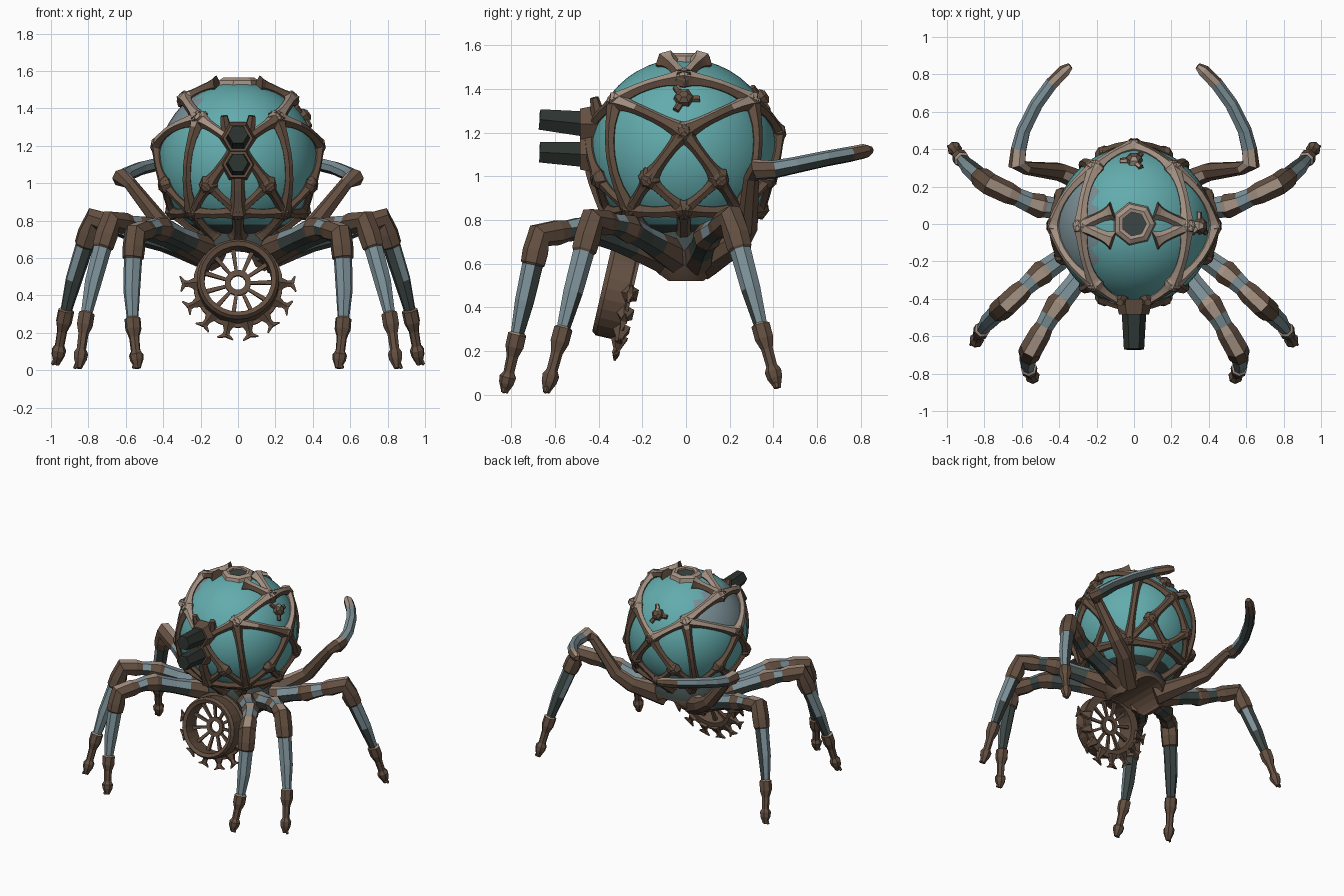
import bpy, bmesh, math
from mathutils import Vector, Matrix

if "Cube" in bpy.data.objects:
    bpy.data.objects.remove(bpy.data.objects["Cube"])

COLORS = {
    "teal_glass": (0.125, 0.41, 0.42),
    "rust_brown": (0.125, 0.078, 0.052),
    "worn_tan": (0.38, 0.29, 0.23),
    "steel": (0.20, 0.28, 0.31),
    "dark_steel": (0.045, 0.062, 0.058),
    "gunmetal": (0.026, 0.034, 0.029),
}
MATS = []
for name, c in COLORS.items():
    m = bpy.data.materials.new(name)
    m.diffuse_color = (*c, 1)
    m.use_nodes = True
    m.node_tree.nodes["Principled BSDF"].inputs["Base Color"].default_value = m.diffuse_color
    MATS.append(m)
TEAL, BROWN, TAN, STEEL, DARK, GUN = range(6)


def finish(name, bm, rule=None, smooth=None):
    bmesh.ops.recalc_face_normals(bm, faces=bm.faces)
    bm.normal_update()
    if rule:
        for f in bm.faces:
            f.material_index = rule(f)
    me = bpy.data.meshes.new(name)
    bm.to_mesh(me)
    bm.free()
    for m in MATS:
        me.materials.append(m)
    ob = bpy.data.objects.new(name, me)
    bpy.context.collection.objects.link(ob)
    if smooth:
        bpy.ops.object.select_all(action='DESELECT')
        ob.select_set(True)
        bpy.context.view_layer.objects.active = ob
        bpy.ops.object.shade_smooth_by_angle(angle=math.radians(smooth))
    return ob


def tube(bm, pts, radii, mats=BROWN, sides=6, up=(0, 0, 1)):
    """Closed tube along pts; mats is one index or one per segment."""
    pts = [Vector(p) for p in pts]
    u, rings = Vector(up), []
    for i, p in enumerate(pts):
        t = (pts[min(i + 1, len(pts) - 1)] - pts[max(i - 1, 0)]).normalized()
        u = (u - t * u.dot(t)).normalized()
        v = t.cross(u)
        ang = [2 * math.pi * (k + 0.5) / sides for k in range(sides)]
        rings.append([bm.verts.new(p + radii[i] * (u * math.cos(a) + v * math.sin(a))) for a in ang])
    for i in range(len(rings) - 1):
        for k in range(sides):
            j = (k + 1) % sides
            f = bm.faces.new((rings[i][k], rings[i][j], rings[i + 1][j], rings[i + 1][k]))
            f.material_index = mats if isinstance(mats, int) else mats[i]
    for r, i in ((rings[0], 0), (rings[-1], -1)):
        f = bm.faces.new(r)
        f.material_index = mats if isinstance(mats, int) else mats[i]


def lathe(bm, prof, seg, mat=BROWN, closed=False):
    """Revolve (radius, height) points around z."""
    rings = [[bm.verts.new((r * math.cos(2 * math.pi * k / seg), r * math.sin(2 * math.pi * k / seg), h))
              for k in range(seg)] for r, h in prof]
    n = len(rings)
    for i in range(n if closed else n - 1):
        a, b = rings[i], rings[(i + 1) % n]
        for k in range(seg):
            j = (k + 1) % seg
            bm.faces.new((a[k], a[j], b[j], b[k])).material_index = mat
    if not closed:
        bm.faces.new(rings[0]).material_index = mat
        bm.faces.new(rings[-1]).material_index = mat


def worn(f):
    """Upper brown faces wear to tan, lower steel faces go dark."""
    n, m = f.normal, f.material_index
    if m == BROWN and n.z > 0.72:
        return TAN
    if m == STEEL and (n.z < -0.12 or n.y > 0.85):
        return DARK
    return m


# Glass globe with one steel pane on the left and a dark base
C, R = Vector((0, -0.01, 1.115)), 0.432
bm = bmesh.new()
bmesh.ops.create_uvsphere(bm, u_segments=40, v_segments=24, radius=R - 0.008, matrix=Matrix.Translation(C))


def pane(f):
    p = f.calc_center_median()
    d = (p - C).normalized()
    if p.z < 0.77:
        return DARK
    return STEEL if d.x < -0.5 and d.z > 0.25 + 0.5 * abs(d.y) and abs(d.y) < 0.6 else TEAL


finish("glass_globe", bm, pane, 60)


# Cage of struts over the globe
def on_globe(az, z, r=R):
    a, s = math.radians(az), (z - C.z) / R
    c = math.sqrt(max(0, 1 - s * s))
    return C + r * Vector((c * math.cos(a), c * math.sin(a), s))


def strut(a, b, w=0.026):
    pts, rad = [], []
    for i in range(9):
        t = i / 8
        d = (a - C).lerp(b - C, t).normalized()
        pts.append(C + d * (R - 0.002))
        rad.append(w + 0.026 * abs(2 * t - 1) ** 3)
    tube(bm, pts, rad, BROWN, 6, (a - C))


U = [on_globe(a, 1.34) for a in (56, 124, 236, 304)]
M = [on_globe(a, 1.20) for a in (0, 90, 180, 270)]
S = [on_globe(a, 1.445) for a in (0, 180)]
L = [on_globe(22.5 + 45 * k, 0.99) for k in range(8)]
B = [on_globe(45 * k, 0.85) for k in range(8)]
bm = bmesh.new()
for k in range(4):
    side = (0, 1, 1, 0)[k]
    strut(on_globe((35, 145, 215, 325)[k], 1.525), S[side], 0.03)
    strut(S[side], U[k], 0.028)
    strut(U[k], M[(1, 1, 3, 3)[k]])
    strut(U[k], M[(0, 2, 2, 0)[k]])
    strut(U[k], B[2 * k + 1], 0.024)
    strut(M[k], L[2 * k])
    strut(M[k], L[2 * k - 1])
for k in range(8):
    strut(L[k], B[k], 0.024)
    strut(L[k], B[(k + 1) % 8], 0.024)
    strut(B[k], B[(k + 1) % 8], 0.028)
    strut(B[k], on_globe(45 * k, 0.72), 0.03)
strut(M[3], B[6], 0.035)
for p in U + M + S + L + B:      # knobs at the joints
    d = (p - C).normalized()
    tube(bm, [p, C + d * (R + 0.026), C + d * (R + 0.04)], [0.055, 0.044, 0.026], BROWN, 6, (0.1, 0.2, 1))


def cage_wear(f):
    z = f.calc_center_median().z
    return TAN if z > 1.22 and f.normal.z > 0.45 - (0.2 if f.normal.x < 0 else 0) else BROWN


finish("cage", bm, cage_wear)

# Top port: ring with a dark lens
bm = bmesh.new()
lathe(bm, [(0.065, 1.52), (0.125, 1.50), (0.11, 1.55), (0.085, 1.565), (0.065, 1.56)], 7, TAN, True)
lathe(bm, [(0.07, 1.50), (0.07, 1.545)], 7, DARK)
finish("top_port", bm)

# Small valves on the back and right panes
for name, az, z in (("back_valve", 90, 1.36), ("right_valve", 0, 1.36)):
    bm = bmesh.new()
    p = on_globe(az, z)
    d = (p - C).normalized()
    side = Vector((-d.y, d.x, 0)).normalized()
    tube(bm, [p - d * 0.03, p + d * 0.015, p + d * 0.03], [0.05, 0.042, 0.02], BROWN)
    for a in range(3):
        q = Matrix.Rotation(a * 2.094, 3, d) @ side * 0.075
        tube(bm, [p - d * 0.01, p + q - d * 0.01], [0.02, 0.016])
    finish(name, bm, worn)

# Twin guns and their mounts
bm = bmesh.new()
for z0, z1 in ((1.24, 1.26), (1.10, 1.11)):
    tube(bm, [(0, -0.40, z0), (0, -0.485, z0)], [0.10, 0.08], BROWN)
    tube(bm, [(0, -0.42, z0), (0, -0.47, z0), (0, -0.67, z1), (0, -0.67, z1), (0, -0.62, z1)],
         [0.068, 0.066, 0.054, 0.035, 0.03], GUN)
for s in (-1, 1):
    tube(bm, [(s * 0.06, -0.40, 1.27), (s * 0.075, -0.42, 1.36)], [0.035, 0.02])
finish("twin_guns", bm)

# Saddle body, tunnelled behind the wheel
bm = bmesh.new()
lathe(bm, [(0.19, 0.52), (0.25, 0.60), (0.27, 0.66), (0.24, 0.72), (0.17, 0.80)], 16)
bmesh.ops.scale(bm, vec=(1, 0.8, 1), verts=bm.verts)
body = finish("saddle_body", bm, lambda f: DARK if f.normal.z > 0.3 and f.calc_center_median().z < 0.76 else BROWN, 40)
bm = bmesh.new()
tube(bm, [(0, -0.6, 0.48), (0, 0.6, 0.48)], [0.165, 0.165], BROWN, 24)
cutter = finish("tunnel_cutter", bm)
cutter.hide_render = True
cutter.hide_viewport = True
mod = body.modifiers.new("tunnel", 'BOOLEAN')
mod.object, mod.operation, mod.solver = cutter, 'DIFFERENCE', 'EXACT'

# Spoked wheel with hooked teeth, leaning forward at the bottom
bm = bmesh.new()
lathe(bm, [(0.18, -0.06), (0.205, -0.07), (0.22, -0.05), (0.22, 0.05), (0.24, 0.055),
           (0.24, 0.07), (0.18, 0.07)], 28, BROWN, True)
lathe(bm, [(0.04, 0.03), (0.07, 0.03), (0.07, 0.055), (0.04, 0.055)], 14, BROWN, True)
for k in range(11):
    a = 2 * math.pi * k / 11
    e = Vector((math.cos(a), math.sin(a), 0))
    tube(bm, [e * 0.05 + Vector((0, 0, 0.042)), e * 0.19 + Vector((0, 0, 0.03))], [0.011, 0.017], BROWN, 4)
for k in range(8):
    a = math.radians(180 + 180 / 7 * k)
    e, s = Vector((math.cos(a), math.sin(a), 0)), Vector((-math.sin(a), math.cos(a), 0))
    w = Vector((0, 0, 0.06))
    tube(bm, [e * 0.21 + w, e * 0.265 + w, e * 0.29 + w], [0.045, 0.018, 0.02], BROWN, 5)
    tube(bm, [e * 0.31 - s * 0.042 + w, e * 0.285 + w, e * 0.305 + s * 0.042 + w], [0.005, 0.02, 0.005], BROWN, 4)
bm.transform(Matrix.Translation((0, -0.315, 0.475)) @ Matrix.Rotation(math.radians(-13), 4, 'X')
             @ Matrix.Rotation(math.radians(90), 4, 'X') @ Matrix.Diagonal((1, 1, -1, 1)))
finish("spiked_wheel", bm)

# Walking legs: (fraction, radius, colour) along thigh and shin
THIGH = [(0, .078, BROWN), (.4, .062, STEEL), (.62, .056, STEEL), (.86, .06, BROWN), (.92, .068, BROWN)]
CALF = [(0, .062, BROWN), (.1, .062, BROWN), (.18, .058, BROWN), (.19, .050, STEEL), (.42, .046, STEEL),
        (.62, .032, BROWN), (.63, .044, BROWN), (.71, .044, BROWN), (.77, .028, BROWN), (.87, .026, BROWN),
        (.90, .040, BROWN), (.94, .036, BROWN), (.98, .022, BROWN), (1, .016, BROWN)]
LEGS = {
    "front_leg": [(.14, -.10, .63), (.43, -.46, .765), (.55, -.67, .73), (.535, -.83, .01)],
    "middle_leg": [(.18, -.04, .63), (.52, -.28, .77), (.68, -.43, .80), (.85, -.64, .01)],
    "rear_leg": [(.18, .05, .62), (.53, .10, .73), (.77, .21, .81), (.97, .42, .03)],
}
for name, pts in LEGS.items():
    for s in (-1, 1):
        hip, mid, knee, foot = [Vector((s * x, y, z)) for x, y, z in pts]
        bm = bmesh.new()
        rows = [(hip.lerp(mid, t), r, m) for t, r, m in THIGH]
        rows += [(mid.lerp(knee, t), r, m) for t, r, m in ((.15, .055, STEEL), (.4, .05, BROWN), (.6, .06, BROWN))]
        rows += [(knee.lerp(foot, t) + Vector((s * .025 * math.sin(math.pi * t), 0, 0)), r, m) for t, r, m in CALF]
        tube(bm, [r[0] for r in rows], [r[1] for r in rows], [r[2] for r in rows[:-1]], 7)
        toe = foot + Vector((s * .025, -.005, .0))
        tube(bm, [foot.lerp(knee, .06), toe], [.024, .008], BROWN, 5)
        finish(("left_" if s < 0 else "right_") + name, bm, worn)

# Raised rear arms sweeping back
ARM = [(.12, .08, .60, .078, BROWN), (.30, .24, .70, .057, BROWN), (.40, .28, .77, .05, BROWN),
       (.58, .30, 1.0, .036, BROWN), (.625, .32, 1.03, .05, BROWN), (.615, .40, 1.03, .043, STEEL),
       (.59, .50, 1.05, .039, STEEL), (.52, .64, 1.08, .037, STEEL), (.44, .75, 1.10, .036, BROWN),
       (.37, .82, 1.115, .034, BROWN), (.34, .845, 1.12, .018, BROWN)]
for s in (-1, 1):
    bm = bmesh.new()
    tube(bm, [(s * a[0], a[1], a[2]) for a in ARM], [a[3] for a in ARM], [a[4] for a in ARM[:-1]], 7)
    finish("left_rear_arm" if s < 0 else "right_rear_arm", bm, worn)
